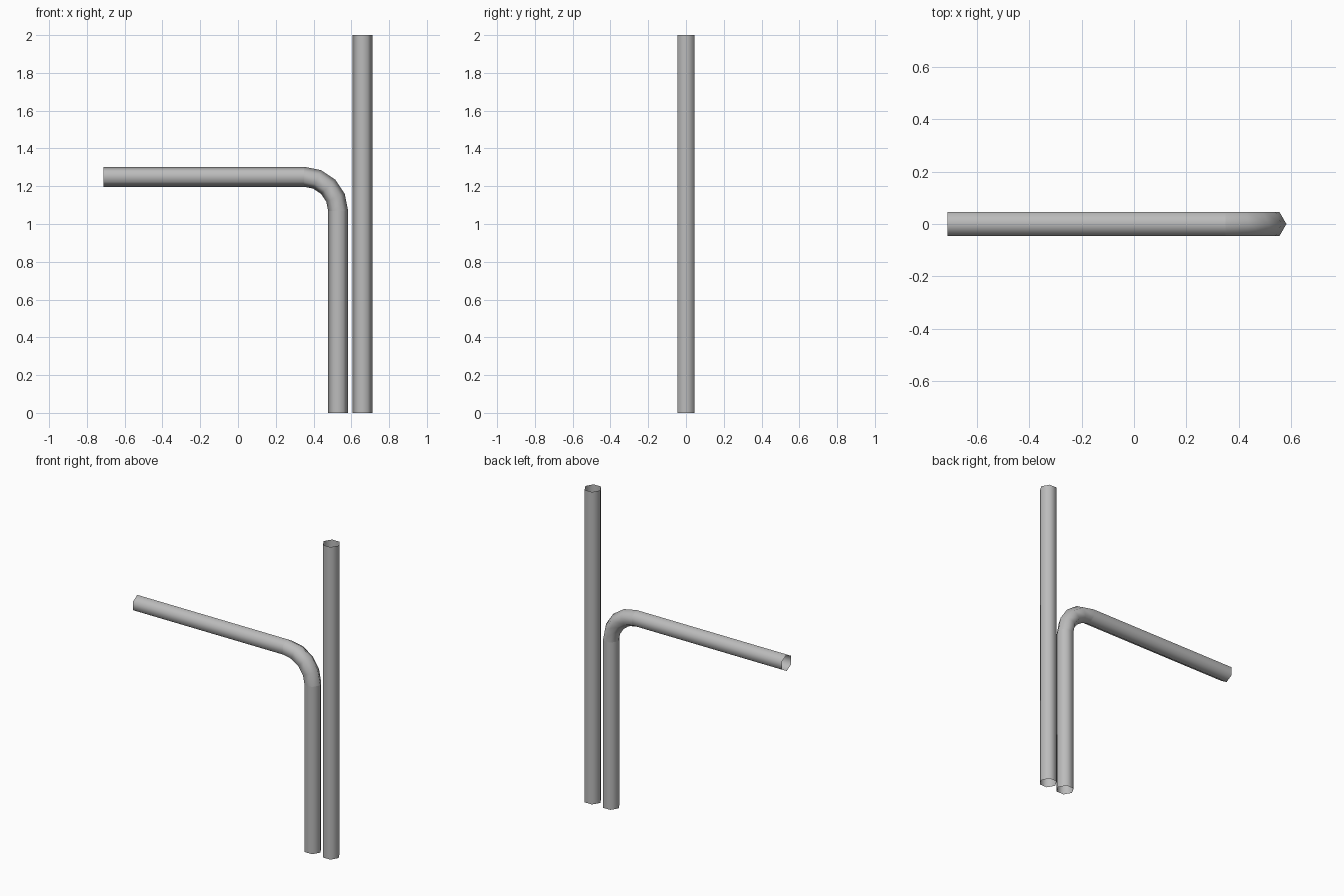
import bpy, bmesh
from math import pi, sin, cos
from mathutils import Vector

cube = bpy.data.objects.get("Cube")
if cube:
    bpy.data.objects.remove(cube, do_unlink=True)

SIDES, RADIUS = 6, 0.053

# Plain grey metal
grey = bpy.data.materials.new("grey_metal")
grey.use_nodes = True
colour = (0.5, 0.5, 0.5, 1)
grey.diffuse_color = colour
grey.node_tree.nodes["Principled BSDF"].inputs["Base Color"].default_value = colour


def tube(name, stations, creased=()):
    """Open six-sided tube through (x, z, tangent angle) stations."""
    bm = bmesh.new()
    rings = []
    for x, z, turn in stations:
        centre, outward = Vector((x, 0, z)), Vector((cos(turn), 0, sin(turn)))
        rings.append([bm.verts.new(centre + RADIUS * (outward * cos(a) + Vector((0, sin(a), 0))))
                      for a in (2 * pi * k / SIDES for k in range(SIDES))])
    for low, high in zip(rings, rings[1:]):
        for k in range(SIDES):
            n = (k + 1) % SIDES
            bm.faces.new((low[k], low[n], high[n], high[k])).smooth = True
    # Crease where straight runs meet the elbow
    for i in creased:
        for k in range(SIDES):
            bm.edges.get((rings[i][k], rings[i][(k + 1) % SIDES])).smooth = False
    mesh = bpy.data.meshes.new(name)
    bm.to_mesh(mesh)
    bm.free()
    mesh.materials.append(grey)
    obj = bpy.data.objects.new(name, mesh)
    bpy.context.collection.objects.link(obj)


# Straight upright pipe
tube("straight_pipe", [(0.66, 0, 0), (0.66, 2, 0)])

# Bent pipe: upright, quarter-turn elbow, horizontal arm
BEND, STEPS = 0.18, 4
cx, cz = 0.35, 1.07
elbow = [(cx + BEND * cos(t), cz + BEND * sin(t), t)
         for t in (pi / 2 * i / STEPS for i in range(STEPS + 1))]
tube("bent_pipe", [(cx + BEND, 0, 0)] + elbow + [(-0.713, cz + BEND, pi / 2)],
     creased=(1, STEPS + 1))
